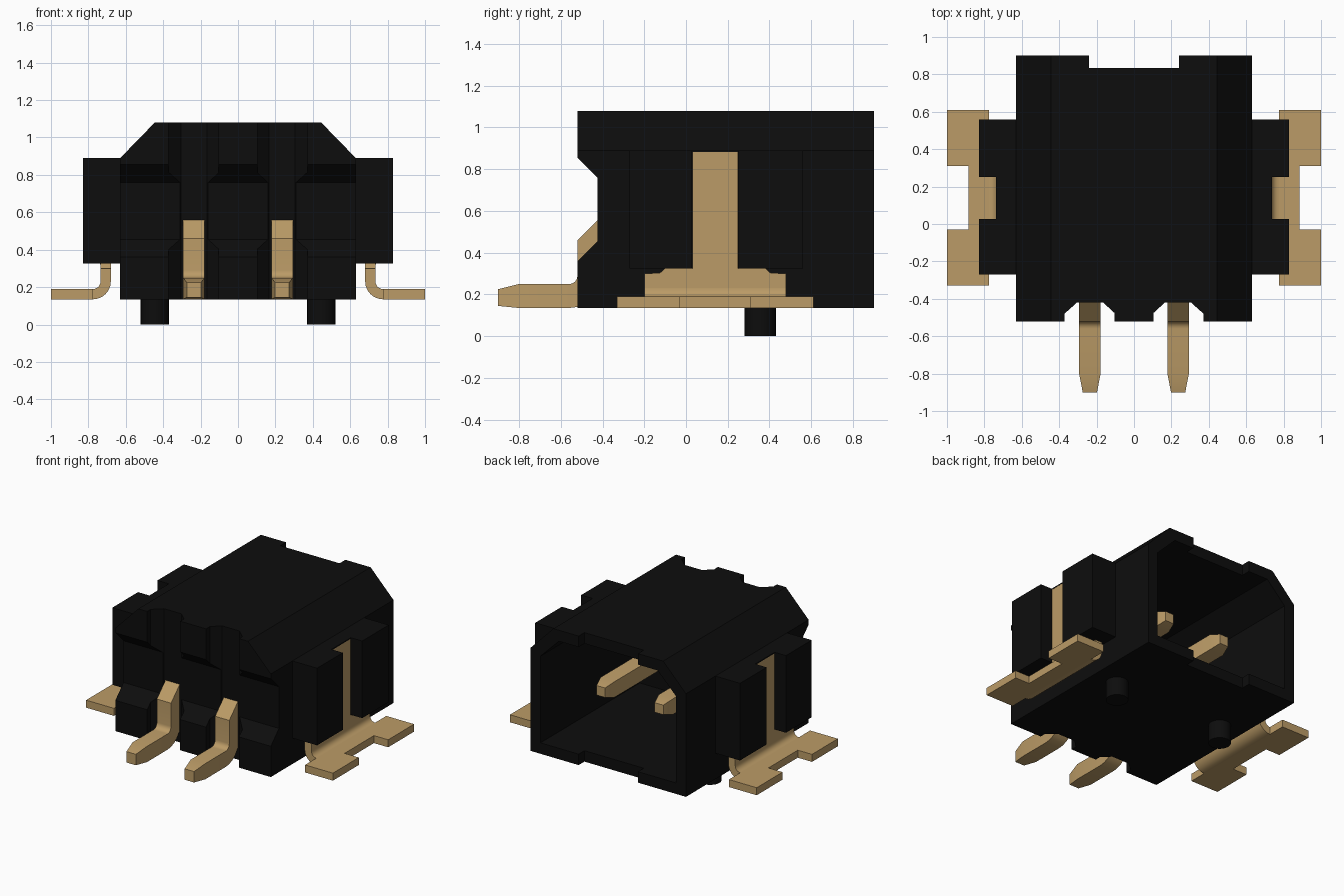
import bpy, bmesh, math
from mathutils import Vector

if "Cube" in bpy.data.objects:
    bpy.data.objects.remove(bpy.data.objects["Cube"])


def material(name, col):
    m = bpy.data.materials.new(name)
    m.diffuse_color = (*col, 1)
    m.use_nodes = True
    m.node_tree.nodes["Principled BSDF"].inputs["Base Color"].default_value = m.diffuse_color
    return m


BLACK = material("black plastic", (0.004, 0.004, 0.004))
GOLD = material("gold metal", (0.50, 0.33, 0.135))


def prism(bm, pts, axis, a, b, sx=1):
    """Extrude a 2D outline along an axis from a to b; sx=-1 mirrors in x."""
    place = {'x': lambda p, t: (t, p[0], p[1]),
             'y': lambda p, t: (p[0], t, p[1]),
             'z': lambda p, t: (p[0], p[1], t)}[axis]
    rings = []
    for t in (a, b):
        ring = []
        for p in pts:
            v = place(p, t)
            ring.append(bm.verts.new((v[0] * sx, v[1], v[2])))
        rings.append(ring)
    n = len(pts)
    bm.faces.new(rings[0])
    bm.faces.new(rings[1])
    for i in range(n):
        j = (i + 1) % n
        bm.faces.new((rings[0][i], rings[0][j], rings[1][j], rings[1][i]))


def rect(x0, x1, y0, y1):
    return [(x0, y0), (x1, y0), (x1, y1), (x0, y1)]


def finish(bm, name, mat, smooth=False):
    bmesh.ops.recalc_face_normals(bm, faces=bm.faces)
    me = bpy.data.meshes.new(name)
    bm.to_mesh(me)
    bm.free()
    ob = bpy.data.objects.new(name, me)
    bpy.context.collection.objects.link(ob)
    me.materials.append(mat)
    if smooth:
        bpy.ops.object.select_all(action='DESELECT')
        ob.select_set(True)
        bpy.context.view_layer.objects.active = ob
        bpy.ops.object.shade_smooth_by_angle(angle=math.radians(35))
    return ob


def cut(ob, pts, axis, a, b):
    bm = bmesh.new()
    prism(bm, pts, axis, a, b)
    cutter = finish(bm, "cutter", BLACK)
    cutter.hide_render = True
    mod = ob.modifiers.new("cut", 'BOOLEAN')
    mod.operation = 'DIFFERENCE'
    mod.solver = 'EXACT'
    mod.object = cutter
    bpy.context.view_layer.objects.active = ob
    bpy.ops.object.modifier_apply(modifier=mod.name)
    bpy.data.objects.remove(cutter, do_unlink=True)


# housing shell with chamfered top edges
bm = bmesh.new()
prism(bm, [(-.63, .135), (.63, .135), (.63, .89), (.445, 1.08), (-.445, 1.08), (-.63, .89)],
      'y', -.52, .90)
housing = finish(bm, "housing", BLACK)

# mating cavity, open to the rear
cut(housing, [(-.55, .215), (.55, .215), (.55, .85), (.40, 1.0), (-.40, 1.0), (-.55, .85)],
    'y', -.25, 1.2)
# shallow recess in the top and bottom lips
cut(housing, rect(-.24, .24, .833, 1.2), 'z', -.2, 1.4)
# horizontal groove across the front wall
cut(housing, [(-.62, .26), (-.425, .455), (-.425, .76), (-.62, .955)], 'x', -1, 1)
# vertical pin notches in the front wall
for s in (-1, 1):
    cut(housing, [(s * x, y) for x, y in
                  [(.105, -.7), (.105, -.475), (.165, -.42), (.305, -.42), (.372, -.48), (.372, -.7)]],
        'z', -.2, 1.4)

for s, side in ((-1, "left"), (1, "right")):
    # side lugs with a slot for the solder tab
    bm = bmesh.new()
    prism(bm, rect(-.27, .028, .325, .89), 'x', .62, .83, s)
    prism(bm, rect(.252, .56, .325, .89), 'x', .62, .83, s)
    prism(bm, rect(.028, .252, .325, .89), 'x', .62, .68, s)
    prism(bm, rect(.028, .252, .882, .89), 'x', .68, .738, s)
    finish(bm, side + "_lugs", BLACK)

    # solder tab: strap, shoulder, bend and foot
    bm = bmesh.new()
    prism(bm, rect(.03, .25, .32, .882), 'x', .68, .737, s)
    prism(bm, [(-.2, .23), (.48, .23), (.48, .30), (.405, .303), (.38, .325),
               (-.10, .325), (-.125, .303), (-.2, .30)], 'x', .68, .735, s)
    arc = [math.radians(180 + 15 * i) for i in range(7)]
    bend = [(.775 + .095 * math.cos(t), .23 + .095 * math.sin(t)) for t in arc]
    bend += [(.775 + .04 * math.cos(t), .23 + .04 * math.sin(t)) for t in reversed(arc)]
    prism(bm, bend, 'y', -.2, .48, s)
    prism(bm, [(.775, -.33), (1, -.33), (1, -.03), (.885, -.03),
               (.885, .31), (1, .31), (1, .61), (.775, .61)], 'z', .135, .19, s)
    finish(bm, side + "_solder_tab", GOLD, True)

    # locating peg
    bm = bmesh.new()
    ring = [(.445 + .075 * math.cos(i * math.tau / 32), .355 + .075 * math.sin(i * math.tau / 32))
            for i in range(32)]
    prism(bm, ring, 'z', 0, .15, s)
    finish(bm, side + "_locating_peg", BLACK, True)

    # contact pin: rectangular sections (y, z, angle, half thickness, half width)
    h = .0575
    secs = [(-.90, .185, 0, .04, .038), (-.80, .1925, 0, h, h)]
    for i in range(7):
        t = math.radians(15 * i)
        secs.append((-.56 + .0975 * math.sin(t), .29 - .0975 * math.cos(t), t, h, h))
    k = h / math.cos(math.radians(22.5))
    secs += [(-.4625, .436, math.radians(67.5), k, h), (-.319, .58, math.radians(22.5), k, h),
             (.57, .58, 0, h, h), (.65, .58, 0, .035, .035)]
    bm = bmesh.new()
    prev = None
    for y, z, t, th, w in secs:
        c = Vector((s * .236, y, z))
        n = Vector((0, -math.sin(t), math.cos(t))) * th
        x = Vector((w, 0, 0))
        ring = [bm.verts.new(p) for p in (c - x - n, c + x - n, c + x + n, c - x + n)]
        if prev:
            for i in range(4):
                j = (i + 1) % 4
                bm.faces.new((prev[i], prev[j], ring[j], ring[i]))
        else:
            bm.faces.new(ring)
        prev = ring
    bm.faces.new(prev)
    finish(bm, side + "_contact_pin", GOLD, True)
